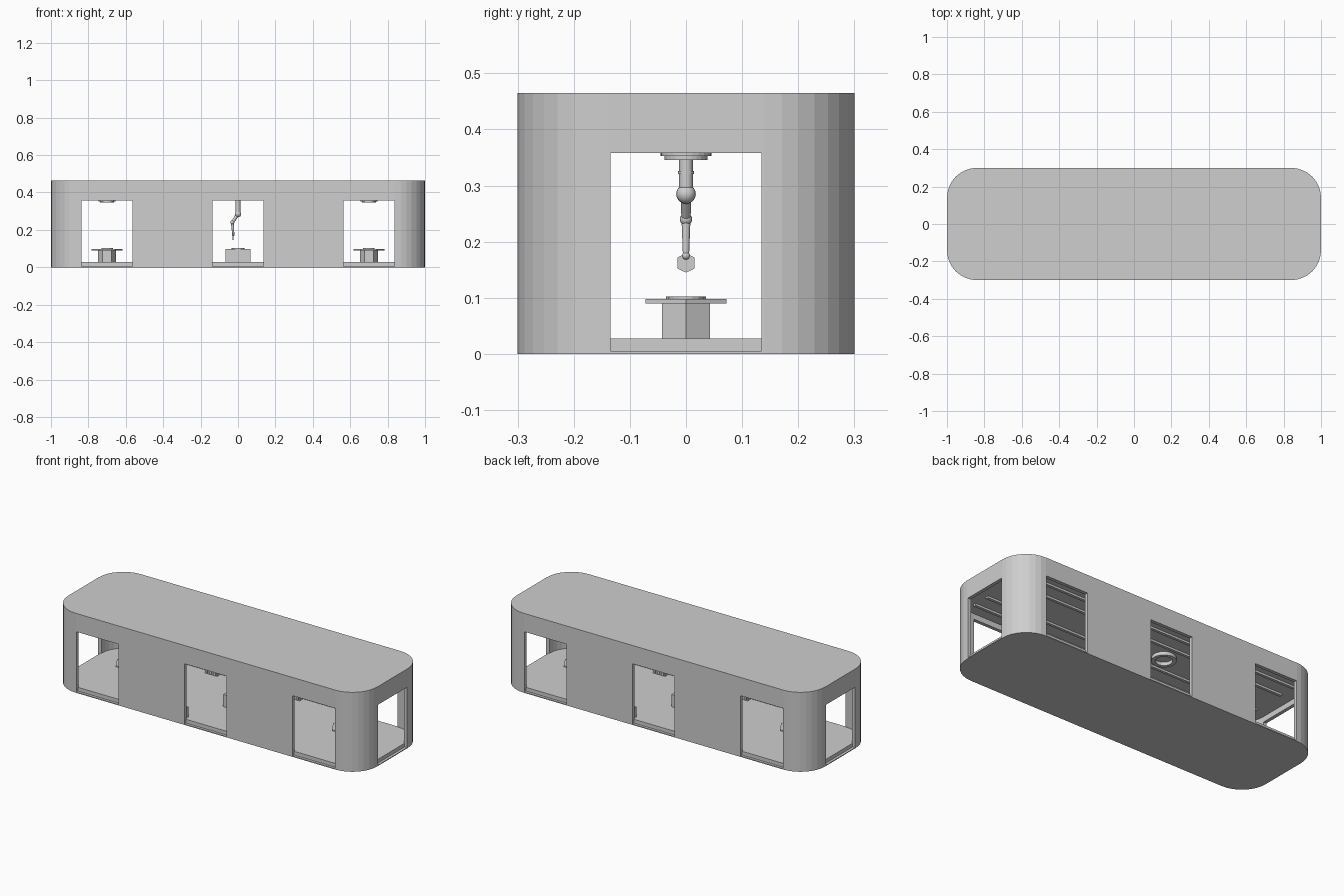
import bpy, bmesh, math
from mathutils import Vector

if "Cube" in bpy.data.objects:
    bpy.data.objects.remove(bpy.data.objects["Cube"])

grey = bpy.data.materials.new("light_grey")
grey.diffuse_color = (0.62, 0.62, 0.62, 1)
grey.use_nodes = True
grey.node_tree.nodes["Principled BSDF"].inputs["Base Color"].default_value = grey.diffuse_color


def finish(name, bm, smooth=False):
    bmesh.ops.recalc_face_normals(bm, faces=bm.faces[:])
    me = bpy.data.meshes.new(name)
    bm.to_mesh(me)
    bm.free()
    me.materials.append(grey)
    ob = bpy.data.objects.new(name, me)
    bpy.context.collection.objects.link(ob)
    if smooth:
        bpy.ops.object.select_all(action='DESELECT')
        ob.select_set(True)
        bpy.context.view_layer.objects.active = ob
        bpy.ops.object.shade_smooth_by_angle(angle=math.radians(35))
    return ob


def prism(name, pts, z0, z1):
    bm = bmesh.new()
    f = bm.faces.new([bm.verts.new((x, y, z0)) for x, y in pts])
    r = bmesh.ops.extrude_face_region(bm, geom=[f])
    bmesh.ops.translate(bm, vec=(0, 0, z1 - z0),
                        verts=[v for v in r["geom"] if isinstance(v, bmesh.types.BMVert)])
    return finish(name, bm)


def box(name, x0, x1, y0, y1, z0, z1):
    return prism(name, [(x0, y0), (x1, y0), (x1, y1), (x0, y1)], z0, z1)


def ngon(cx, cy, r, n):
    return [(cx + r * math.cos(2 * math.pi * i / n), cy + r * math.sin(2 * math.pi * i / n))
            for i in range(n)]


def rounded(hx, hy, r, n=8):
    pts = []
    for q, (sx, sy) in enumerate([(1, 1), (-1, 1), (-1, -1), (1, -1)]):
        for i in range(n + 1):
            a = math.pi / 2 * (q + i / n)
            pts.append((sx * (hx - r) + r * math.cos(a), sy * (hy - r) + r * math.sin(a)))
    return pts


def rod(name, a, b, r0, r1):
    a, b = Vector(a), Vector(b)
    bm = bmesh.new()
    bmesh.ops.create_cone(bm, cap_ends=True, segments=16, radius1=r0, radius2=r1, depth=(b - a).length)
    bm.transform((b - a).to_track_quat('Z', 'Y').to_matrix().to_4x4())
    bmesh.ops.translate(bm, vec=(a + b) / 2, verts=bm.verts[:])
    return finish(name, bm, True)


def ball(name, c, r):
    bm = bmesh.new()
    bmesh.ops.create_uvsphere(bm, u_segments=16, v_segments=10, radius=r)
    bmesh.ops.translate(bm, vec=c, verts=bm.verts[:])
    return finish(name, bm, True)


def ring(name, x, y, z0, z1, r_in, r_out, n=24):
    bm = bmesh.new()
    prof = [(r_in, z0), (r_out, z0), (r_out, z1), (r_in, z1)]
    rows = [[bm.verts.new((x + r * c, y + r * s, z)) for r, z in prof]
            for c, s in ngon(0, 0, 1, n)]
    for i in range(n):
        a, b = rows[i], rows[(i + 1) % n]
        for j in range(4):
            k = (j + 1) % 4
            bm.faces.new((a[j], a[k], b[k], b[j]))
    return finish(name, bm, True)


# Hollow shell with windows on all four sides
CEIL = 0.39
shell = prism("shell", rounded(1, 0.3, 0.16), 0, 0.465)
cutters = [prism("cavity_cutter", rounded(0.98, 0.28, 0.14), 0.006, CEIL),
           box("end_window_cutter", -1.1, 1.1, -0.135, 0.135, 0.005, 0.358)]
for x in (-0.7, 0, 0.7):
    cutters.append(box("side_window_cutter", x - 0.137, x + 0.137, -0.4, 0.4, 0.005, 0.358))
bpy.context.view_layer.objects.active = shell
for c in cutters:
    c.hide_render = True
    m = shell.modifiers.new("cut", 'BOOLEAN')
    m.operation, m.solver, m.object = 'DIFFERENCE', 'EXACT', c
    bpy.ops.object.modifier_apply(modifier=m.name)
    bpy.data.objects.remove(c)

# Interior floor and ceiling rails
prism("floor_slab", rounded(0.985, 0.285, 0.145), 0.004, 0.027)
for s in (-1, 1):
    for y in (0.1, 0.2):
        box("ceiling_rail", -0.9, 0.9, s * y - 0.008, s * y + 0.008, CEIL - 0.012, CEIL + 0.004)

# Hexagonal tables with ceiling lamps at both ends
for x in (-0.7, 0.7):
    prism("table_pedestal", ngon(x, 0, 0.049, 6), 0.025, 0.092)
    prism("table_top", ngon(x, 0, 0.083, 6), 0.09, 0.098)
    prism("table_plate", ngon(x, 0, 0.031, 16), 0.097, 0.102)
    prism("lamp_base", ngon(x, 0, 0.045, 24), 0.353, CEIL + 0.004)
    prism("lamp_face", ngon(x, 0, 0.038, 24), 0.346, 0.354)

# Central work bench
box("bench_body", -0.068, 0.066, -0.041, 0.041, 0.025, 0.098)
prism("bench_plate", ngon(0, 0, 0.036, 16), 0.097, 0.102)

# Robot arm hanging from the ceiling
shoulder, elbow, wrist = (0, 0, 0.285), (-0.03, 0, 0.24), (-0.025, 0, 0.175)
rod("arm_mount", (0, 0, 0.362), (0, 0, CEIL + 0.004), 0.03, 0.04)
rod("arm_column", shoulder, (0, 0, 0.37), 0.0125, 0.0125)
ring("arm_collar", 0, 0, 0.321, 0.326, 0.011, 0.0145)
ball("arm_shoulder", shoulder, 0.0175)
rod("arm_upper_link", shoulder, elbow, 0.010, 0.008)
ball("arm_elbow", elbow, 0.011)
rod("arm_lower_link", elbow, wrist, 0.008, 0.0055)
ball("arm_wrist", wrist, 0.007)
bm = bmesh.new()
claw = [(-0.007, 0.176), (-0.015, 0.172), (-0.015, 0.152), (0, 0.145),
        (0.015, 0.152), (0.015, 0.172), (0.007, 0.176), (0, 0.172)]
f = bm.faces.new([bm.verts.new((-0.03, y, z)) for y, z in claw])
r = bmesh.ops.extrude_face_region(bm, geom=[f])
bmesh.ops.translate(bm, vec=(0.006, 0, 0),
                    verts=[v for v in r["geom"] if isinstance(v, bmesh.types.BMVert)])
finish("arm_claw", bm)

# Ceiling rings between windows, and low cabinets against the walls
for s in (-1, 1):
    ring("ceiling_ring", s * 0.2, 0, CEIL - 0.02, CEIL + 0.004, 0.045, 0.065)
    for cx in (-0.35, 0.185):
        x = s * cx
        y0, y1 = sorted((s * 0.25, s * 0.285))
        box("wall_cabinet", x - 0.04, x + 0.04, y0, y1, 0.025, 0.085)
        for k in (-0.027, 0, 0.027):
            ya, yb = sorted((s * 0.243, s * 0.252))
            box("cabinet_slat", x + k - 0.007, x + k + 0.007, ya, yb, 0.03, 0.08)
